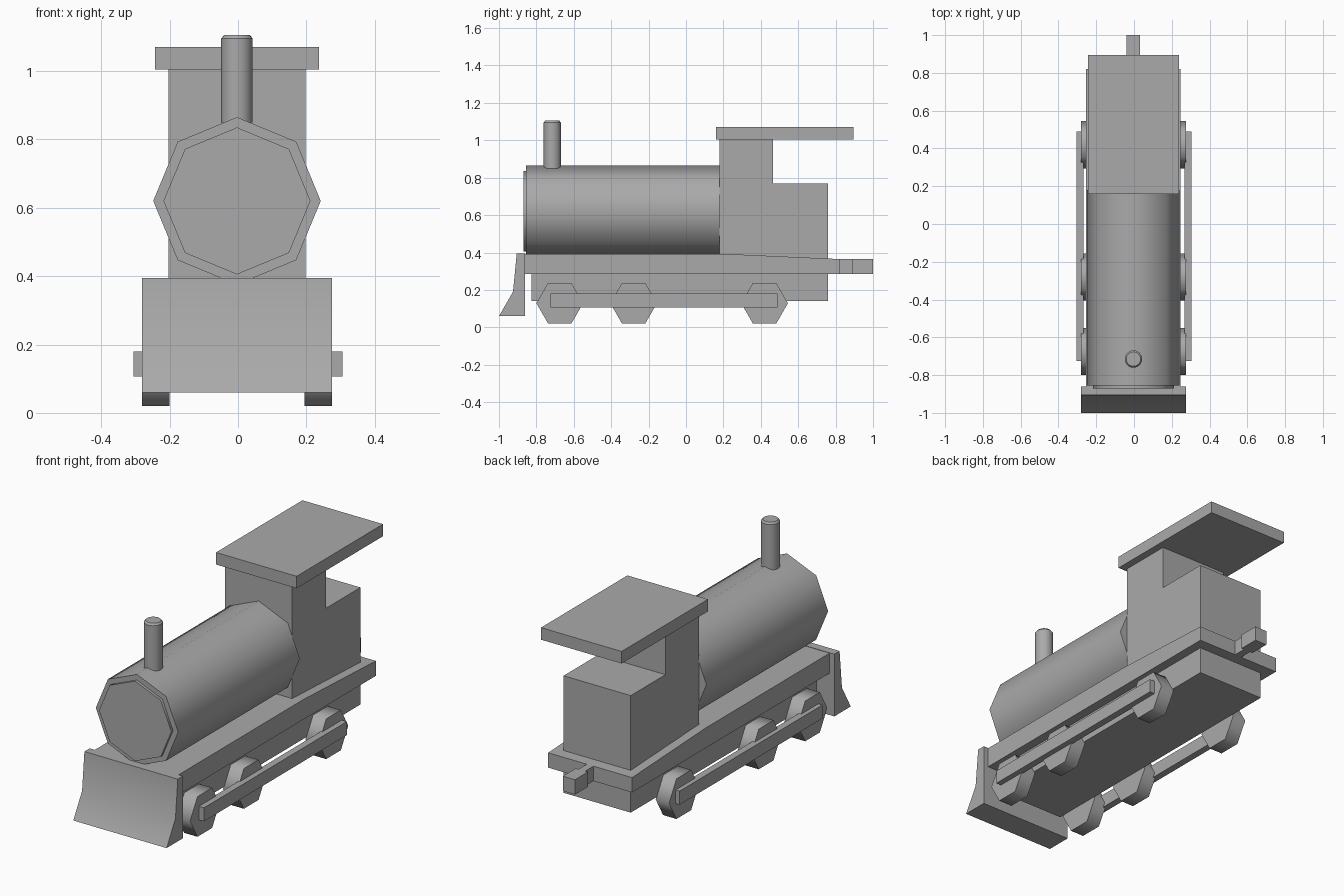
import bpy, math

if "Cube" in bpy.data.objects:
    bpy.data.objects.remove(bpy.data.objects["Cube"], do_unlink=True)

X0 = -0.003  # body centre line
GREY = (0.4, 0.4, 0.4, 1)
grey = bpy.data.materials.new("plain_grey")
grey.use_nodes = True
grey.diffuse_color = GREY
grey.node_tree.nodes["Principled BSDF"].inputs["Base Color"].default_value = GREY


def finish(ob, name, smooth=None):
    ob.name = name
    ob.data.materials.append(grey)
    if smooth:
        bpy.ops.object.select_all(action='DESELECT')
        ob.select_set(True)
        bpy.context.view_layer.objects.active = ob
        bpy.ops.object.shade_smooth_by_angle(angle=math.radians(smooth))
    return ob


def extrude_side(name, profile, x1, x2, smooth=None):
    """Extrude a (y, z) outline across x."""
    n = len(profile)
    verts = [(x, y, z) for x in (x1, x2) for y, z in profile]
    faces = [tuple(reversed(range(n))), tuple(range(n, 2 * n))]
    faces += [(i, (i + 1) % n, n + (i + 1) % n, n + i) for i in range(n)]
    me = bpy.data.meshes.new(name)
    me.from_pydata(verts, [], faces)
    ob = bpy.data.objects.new(name, me)
    bpy.context.collection.objects.link(ob)
    return finish(ob, name, smooth)


def box(name, x1, x2, y1, y2, z1, z2):
    return extrude_side(name, [(y1, z1), (y2, z1), (y2, z2), (y1, z2)], x1, x2)


def cylinder(name, sides, r, depth, loc, rot, smooth):
    bpy.ops.mesh.primitive_cylinder_add(vertices=sides, radius=r, depth=depth,
                                        location=loc, rotation=rot)
    return finish(bpy.context.object, name, smooth)


# Boiler and its front door
along_y = (math.pi / 2, 0, 0)
cylinder("boiler", 8, 0.245, 1.035, (X0, -0.3375, 0.62), along_y, 50)
cylinder("boiler_door", 8, 0.215, 0.03, (X0, -0.855, 0.62), along_y, 50)

# Chimney with a narrow rounded rim
cylinder("chimney", 24, 0.046, 0.245, (X0, -0.715, 0.9725), (0, 0, 0), 35)
bpy.ops.mesh.primitive_cone_add(vertices=24, radius1=0.046, radius2=0.038, depth=0.01,
                                location=(X0, -0.715, 1.1))
finish(bpy.context.object, "chimney_rim", 35)

# Cab with a lower coal bunker behind, and the roof
extrude_side("cab", [(0.18, 0.36), (0.76, 0.36), (0.76, 0.77), (0.465, 0.77),
                     (0.465, 1.005), (0.18, 1.005)], X0 - 0.2, X0 + 0.2)
box("roof", X0 - 0.24, X0 + 0.24, 0.16, 0.895, 1.005, 1.07)

# Running board and underframe
extrude_side("running_board", [(-0.86, 0.285), (0.82, 0.285), (0.82, 0.365),
                               (0.2, 0.393), (-0.86, 0.393)], X0 - 0.25, X0 + 0.25)
box("underframe", X0 - 0.2, X0 + 0.2, -0.825, 0.76, 0.14, 0.29)

# Sloping plough at the front
extrude_side("plough", [(-1.0, 0.06), (-0.86, 0.06), (-0.86, 0.395),
                        (-0.905, 0.395), (-0.925, 0.19)], X0 - 0.278, X0 + 0.278, 35)

# Rear coupling
box("coupling_neck", X0 - 0.02, X0 + 0.02, 0.81, 0.9, 0.285, 0.365)
box("coupling_block", X0 - 0.036, X0 + 0.036, 0.89, 1.0, 0.285, 0.365)

# Six-sided wheels and connecting rods
for side, s in (("left", 1), ("right", -1)):
    for place, y in (("front", -0.675), ("middle", -0.28), ("rear", 0.42)):
        cylinder(f"{side}_{place}_wheel", 6, 0.125, 0.08,
                 (X0 + s * 0.238, y, 0.129), (0, math.pi / 2, 0), 65)
    xs = sorted((s * 0.267, s * 0.305))
    box(f"{side}_connecting_rod", *xs, -0.725, 0.49, 0.107, 0.18)
